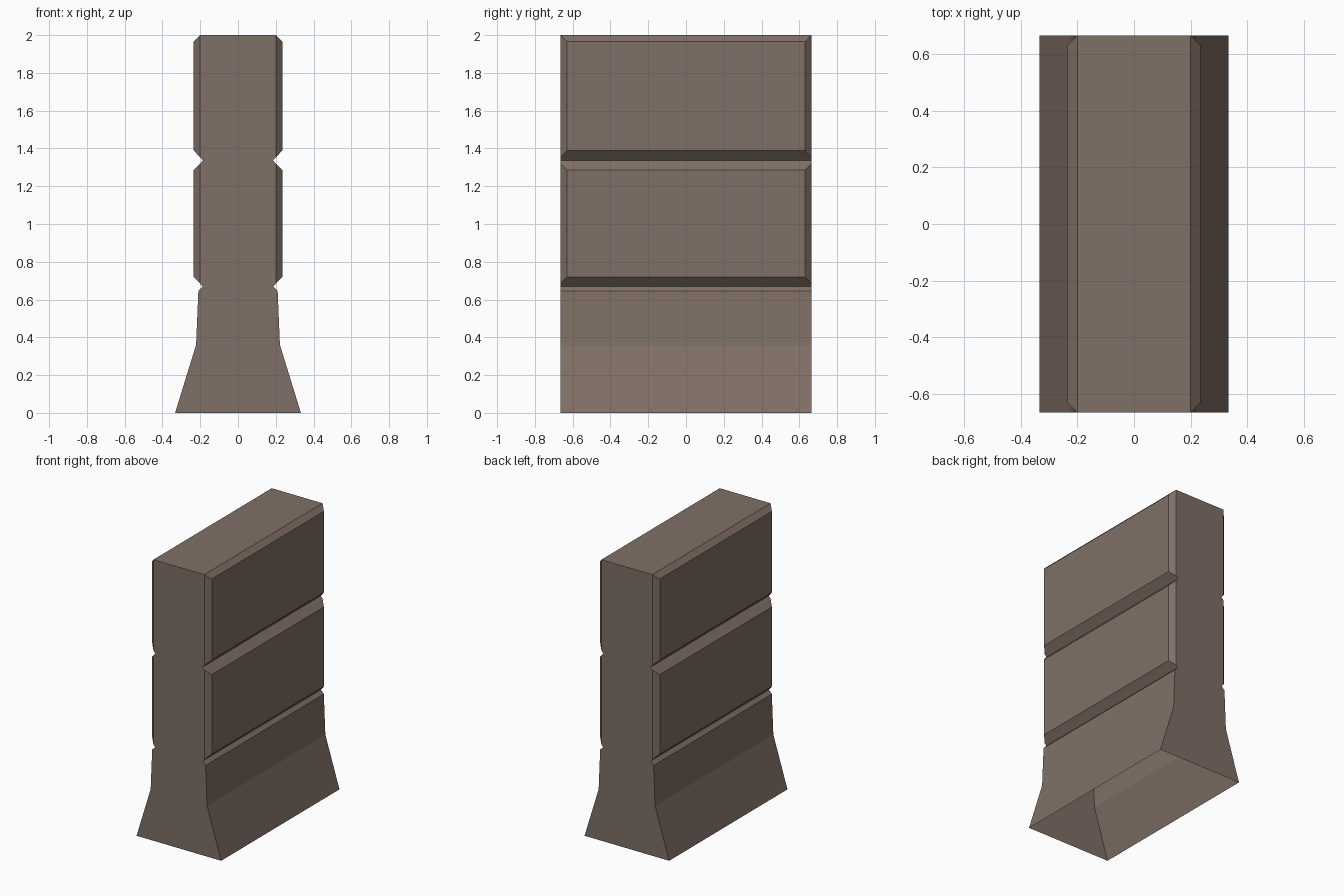
import bpy, bmesh

if "Cube" in bpy.data.objects:
    bpy.data.objects.remove(bpy.data.objects["Cube"])

HALF_LEN = 0.665   # half length along y
BEVEL = 0.035      # bevel around each raised panel
END_X = 0.20       # half thickness at the panel ends

mat = bpy.data.materials.new("brown_grey_concrete")
mat.diffuse_color = (0.216, 0.162, 0.132, 1.0)
mat.use_nodes = True
mat.node_tree.nodes["Principled BSDF"].inputs["Base Color"].default_value = mat.diffuse_color

# Side profile: height, half thickness, is it on a raised panel face
profile = [
    (0.0, 0.333, False), (0.36, 0.222, False), (0.645, 0.21, False),  # flared foot
    (0.67, 0.187, False), (0.684, END_X, False),                      # lower groove
    (0.72, 0.235, True), (1.285, 0.235, True),                        # middle panel
    (1.321, END_X, False), (1.337, 0.185, False), (1.353, END_X, False),  # upper groove
    (1.389, 0.235, True), (1.965, 0.235, True),                       # top panel
    (2.0, END_X, False),
]


def ring(bm, z, x, raised):
    """Eight points around the wall; panel rows pull in at the ends for a mitred bevel."""
    xe = END_X if raised else x
    ym = HALF_LEN - BEVEL if raised else HALF_LEN
    pts = [(xe, -HALF_LEN), (x, -ym), (x, ym), (xe, HALF_LEN)]
    pts += [(-px, -py) for px, py in pts]
    return [bm.verts.new((px, py, z)) for px, py in pts]


# Wall section, lofted from the foot to the top, open underneath
bm = bmesh.new()
rings = [ring(bm, *row) for row in profile]
for low, high in zip(rings, rings[1:]):
    for i in range(8):
        j = (i + 1) % 8
        bm.faces.new((low[i], low[j], high[j], high[i]))
bm.faces.new(rings[-1])
bmesh.ops.remove_doubles(bm, verts=bm.verts[:], dist=0.0005)
bmesh.ops.dissolve_limit(bm, angle_limit=0.01, verts=bm.verts[:], edges=bm.edges[:])

mesh = bpy.data.meshes.new("wall_section")
bm.to_mesh(mesh)
bm.free()
mesh.materials.append(mat)
wall = bpy.data.objects.new("wall_section", mesh)
bpy.context.collection.objects.link(wall)
